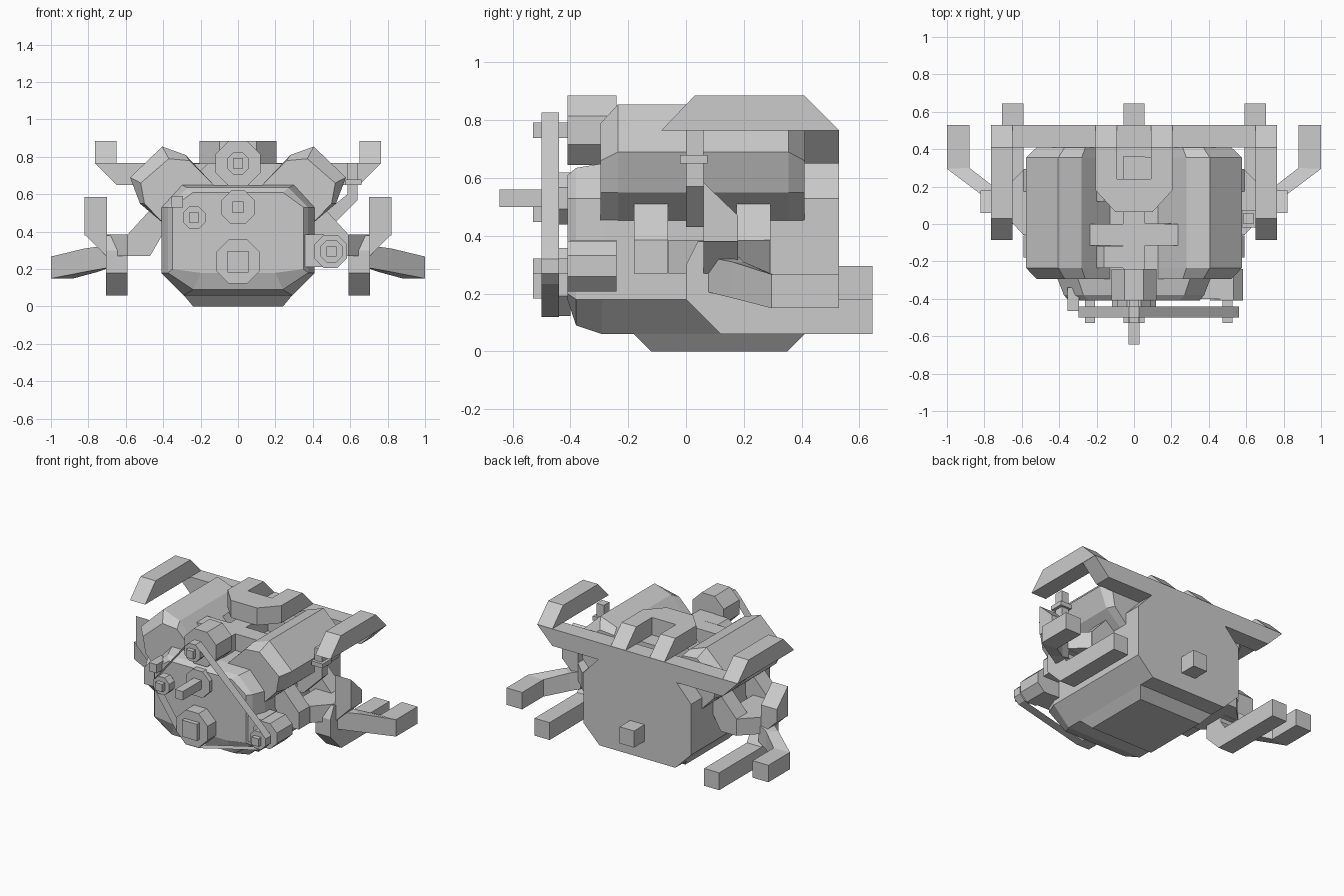
import bpy, bmesh, math
from mathutils import Vector
from mathutils.geometry import convex_hull_2d

if "Cube" in bpy.data.objects:
    bpy.data.objects.remove(bpy.data.objects["Cube"])


def make(name, verts, faces, mirror=False):
    me = bpy.data.meshes.new(name)
    me.from_pydata(verts, [], faces)
    bm = bmesh.new()
    bm.from_mesh(me)
    bmesh.ops.recalc_face_normals(bm, faces=bm.faces)
    bm.to_mesh(me)
    bm.free()
    ob = bpy.data.objects.new(name, me)
    bpy.context.collection.objects.link(ob)
    if mirror:
        ob.modifiers.new("mirror", 'MIRROR').use_mirror_merge = False
    return ob


def loft(name, rings, mirror=False, caps=True):
    n = len(rings[0])
    verts = [p for r in rings for p in r]
    faces = [(k * n + i, k * n + (i + 1) % n, (k + 1) * n + (i + 1) % n, (k + 1) * n + i)
             for k in range(len(rings) - 1) for i in range(n)]
    if caps:
        faces += [tuple(range(n)), tuple(range(len(verts) - n, len(verts)))]
    return make(name, verts, faces, mirror)


def prism_y(name, pts, y0, y1, mirror=False, caps=True):
    return loft(name, [[(x, y, z) for x, z in pts] for y in (y0, y1)], mirror, caps)


def prism_x(name, pts, x0, x1, mirror=False):
    return loft(name, [[(x, y, z) for y, z in pts] for x in (x0, x1)], mirror)


def prism_z(name, pts, z0, z1):
    return loft(name, [[(x, y, z) for x, y in pts] for z in (z0, z1)])


def box(name, x0, x1, y0, y1, z0, z1, mirror=False):
    return prism_y(name, [(x0, z0), (x1, z0), (x1, z1), (x0, z1)], y0, y1, mirror)


def octagon(cx, cz, r):
    k = r / math.cos(math.pi / 8)
    return [(cx + k * math.cos(math.pi * (2 * i + 1) / 8),
             cz + k * math.sin(math.pi * (2 * i + 1) / 8)) for i in range(8)]


def sym(half):
    return half + [(-x, z) for x, z in reversed(half)]


# engine block with bevelled nose, and the oil pan
full = sym([(.29, .06), (.41, .18), (.41, .53), (.30, .65)])
mid = sym([(.24, .09), (.375, .18), (.375, .53), (.27, .635)])
nose = sym([(.20, .18), (.35, .20), (.35, .53), (.24, .61)])
loft("engine_block", [[(x, y, z) for x, z in s]
                      for s, y in ((nose, -.41), (mid, -.38), (full, -.29), (full, .53))])
loft("oil_pan", [[(-a, y0, z), (a, y0, z), (a, y1, z), (-a, y1, z)]
                 for a, y0, y1, z in ((.29, -.18, .41, .06), (.24, -.12, .35, 0))])
box("output_shaft", -.055, .055, .52, .645, .18, .295)

# cylinder heads with bevelled ends
head = [(.12, .64), (.28, .81), (.405, .855), (.577, .69), (.524, .55), (.40, .445), (.25, .5)]
end = [(.12, .64), (.26, .78), (.37, .79), (.52, .66), (.50, .55), (.40, .445), (.25, .5)]
loft("cylinder_head", [[(x, y, z) for x, z in s]
                       for s, y in ((end, -.295), (head, -.235), (head, .355), (end, .41))], True)

# intake in the valley between the heads
box("intake_plenum", -.06, .06, -.25, .36, .64, .765)
for i, (s, y) in enumerate([(-1, -.235), (1, -.115), (-1, .12), (1, .24)]):
    prism_y(f"intake_runner_{i}", [(0, .65), (s * .2, .6), (s * .235, .69), (s * .16, .765), (0, .765)],
            y, y + .118)
box("intake_bridge", -.235, .235, -.115, 0, .66, .765)

# rear crossover pipe, side arms, and centre loop
prism_y("rear_crossover", [(-.765, .767), (.765, .767), (.65, .65), (-.65, .65)], .41, .53)
prism_x("upper_side_arm", [(-.085, .765), (.03, .885), (.41, .885), (.53, .765)], .65, .765, True)
prism_x("loop_leg", [(.18, .765), (.18, .885), (.41, .885), (.53, .765)], .092, .205, True)
prism_z("loop_front", [(-.205, .24), (-.205, .18), (-.1, .065), (.1, .065),
                       (.205, .18), (.205, .24)], .765, .885)

# exhaust runners and collector
for i, y in enumerate((-.18, .175)):
    prism_y(f"exhaust_runner_{i}", [(.36, .46), (.43, .56), (.59, .385), (.59, .27), (.47, .27)],
            y, y + .118, True)
box("collector_log", .47, .59, -.06, .18, .27, .385, True)
prism = [(.59, -.06), (.70, .06), (.70, .18), (.59, .29)]
loft("collector_funnel", [[(x, y, z) for x, y in prism] for z in (.27, .385)], True)
loft("collector_elbow", [[(x, y, z) for x, z in ((.59, .385), (.70, .385), (.82, .385), (.70, .265),
                                                (.59, .265))] for y in (.06, .18)], True)
prism_x("upright_stub", [(.06, .585), (.18, .47), (.18, .38), (.06, .38)], .70, .82, True)

# tail pipes
prism_x("inner_tail_pipe", [(.04, .38), (.0, .30), (.0, .18), (.12, .06), (.645, .06), (.645, .18),
                            (.18, .18), (.14, .24), (.16, .38)], .59, .705, True)


def quad(xo, yo, xi, yi, z0, z1):
    return [(xo, yo, z0), (xi, yi, z0), (xi, yi, z1), (xo, yo, z1)]


loft("outer_tail_pipe", [quad(.68, .06, .68, .18, .21, .33), quad(.82, .16, .75, .20, .185, .31),
                         quad(1, .295, .88, .30, .15, .267), quad(1, .53, .88, .53, .15, .267)], True)

# front accessories: bodies, pulleys, hubs
prism_y("upper_pump", octagon(0, .765, .12), -.41, -.24)
prism_y("alternator", octagon(.495, .295, .088), -.41, -.24)
box("alternator_mount", .34, .46, -.40, -.24, .21, .385)
prism_y("water_pump", octagon(0, .53, .09), -.44, -.38)
box("fan_shaft", -.03, .03, -.645, -.42, .50, .56)
prism_y("crank_pulley", octagon(0, .24, .118), -.50, -.40)
box("crank_hub", -.057, .057, -.53, -.49, .183, .297)
pulleys = {"upper": (0, .765), "alternator": (.5, .295), "idler": (-.235, .475)}
for n, (x, z) in pulleys.items():
    prism_y(n + "_pulley", octagon(x, z, .06), -.50, -.44)
    box(n + "_hub", x - .027, x + .027, -.53, -.36, z - .027, z + .027)
box("tensioner", -.355, -.295, -.465, -.34, .53, .59)

# thin belt wrapped around the pulleys
pts = [Vector(p) for p in octagon(0, .24, .12)]
for x, z in pulleys.values():
    pts += [Vector(p) for p in octagon(x, z, .062)]
hull = [tuple(pts[i]) for i in convex_hull_2d(pts)]
prism_y("drive_belt", hull, -.50, -.44, caps=False)

# oil filler tube on the right side
prism_y("oil_filler", [(.45, .43), (.45, .49), (.585, .60), (.585, .767), (.64, .767), (.64, .57),
                       (.50, .43)], 0, .06)
box("oil_filler_collar", .575, .66, -.02, .075, .65, .68)
